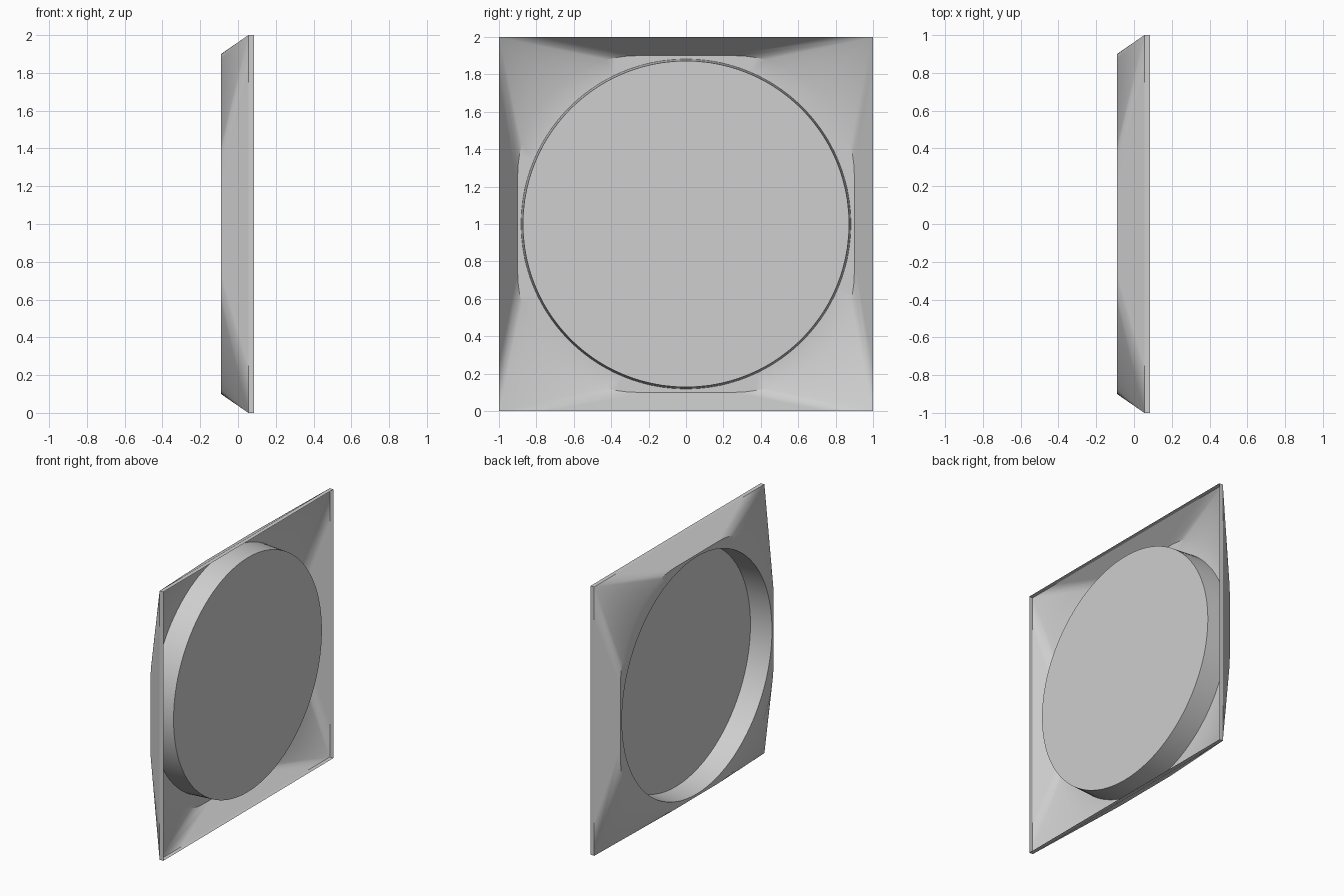
import bpy, bmesh, math

if "Cube" in bpy.data.objects:
    bpy.data.objects.remove(bpy.data.objects["Cube"])

CORE = 0.26      # half length of the straight sides of the raised outline
RADIUS = 0.64    # corner radius of the raised outline
ARC, STRAIGHT = 18, 8
BACK, SHOULDER, FRONT = -0.09, 0.055, 0.085

grey = bpy.data.materials.new("light_grey")
grey.diffuse_color = (0.62, 0.62, 0.62, 1)
grey.use_nodes = True
grey.node_tree.nodes["Principled BSDF"].inputs["Base Color"].default_value = grey.diffuse_color


def rot(p, k):
    """Turn a (y, z) point by k quarter turns."""
    for _ in range(k):
        p = (-p[1], p[0])
    return p


def outlines():
    """Matching rounded-square and square loops, one quarter at a time."""
    rounded, square = [], []
    for k in range(4):
        for i in range(ARC + 1):
            a = math.pi / 2 * i / ARC
            p = (CORE + RADIUS * math.cos(a), CORE + RADIUS * math.sin(a))
            rounded.append(rot(p, k))
            square.append(rot((1, 1), k))
        for i in range(1, STRAIGHT):
            t = 1 - 2 * i / STRAIGHT
            rounded.append(rot((CORE * t, CORE + RADIUS), k))
            square.append(rot((t, 1), k))
    return rounded, square


def loft(name, rings, cap=False):
    """Join (x, loop) rings into a sheet, optionally closing the last ring."""
    bm = bmesh.new()
    rows = [[bm.verts.new((x, y, z + 1)) for y, z in loop] for x, loop in rings]
    n = len(rows[0])
    for a, b in zip(rows, rows[1:]):
        for i in range(n):
            j = (i + 1) % n
            bm.faces.new((a[i], a[j], b[j], b[i]))
    if cap:
        bm.faces.new(rows[-1])
    bmesh.ops.remove_doubles(bm, verts=bm.verts[:], dist=1e-5)
    me = bpy.data.meshes.new(name)
    bm.to_mesh(me)
    bm.free()
    me.materials.append(grey)
    ob = bpy.data.objects.new(name, me)
    bpy.context.collection.objects.link(ob)
    bpy.ops.object.select_all(action='DESELECT')
    ob.select_set(True)
    bpy.context.view_layer.objects.active = ob
    bpy.ops.object.shade_smooth_by_angle(angle=math.radians(30))
    return ob


rounded, square = outlines()
angles = [math.atan2(z, y) for y, z in rounded]


def circle(r):
    return [(r * math.cos(a), r * math.sin(a)) for a in angles]


# Thin panel: front rim, sloping shoulder, flat back ring around the opening
loft("square_panel", [(FRONT, square), (SHOULDER, square),
                      (BACK, rounded), (BACK, circle(0.882))])

# Slightly tapered round cup, open at the back and closed at the front
loft("round_cup", [(BACK, circle(0.882)), (0.08, circle(0.872))], cap=True)
